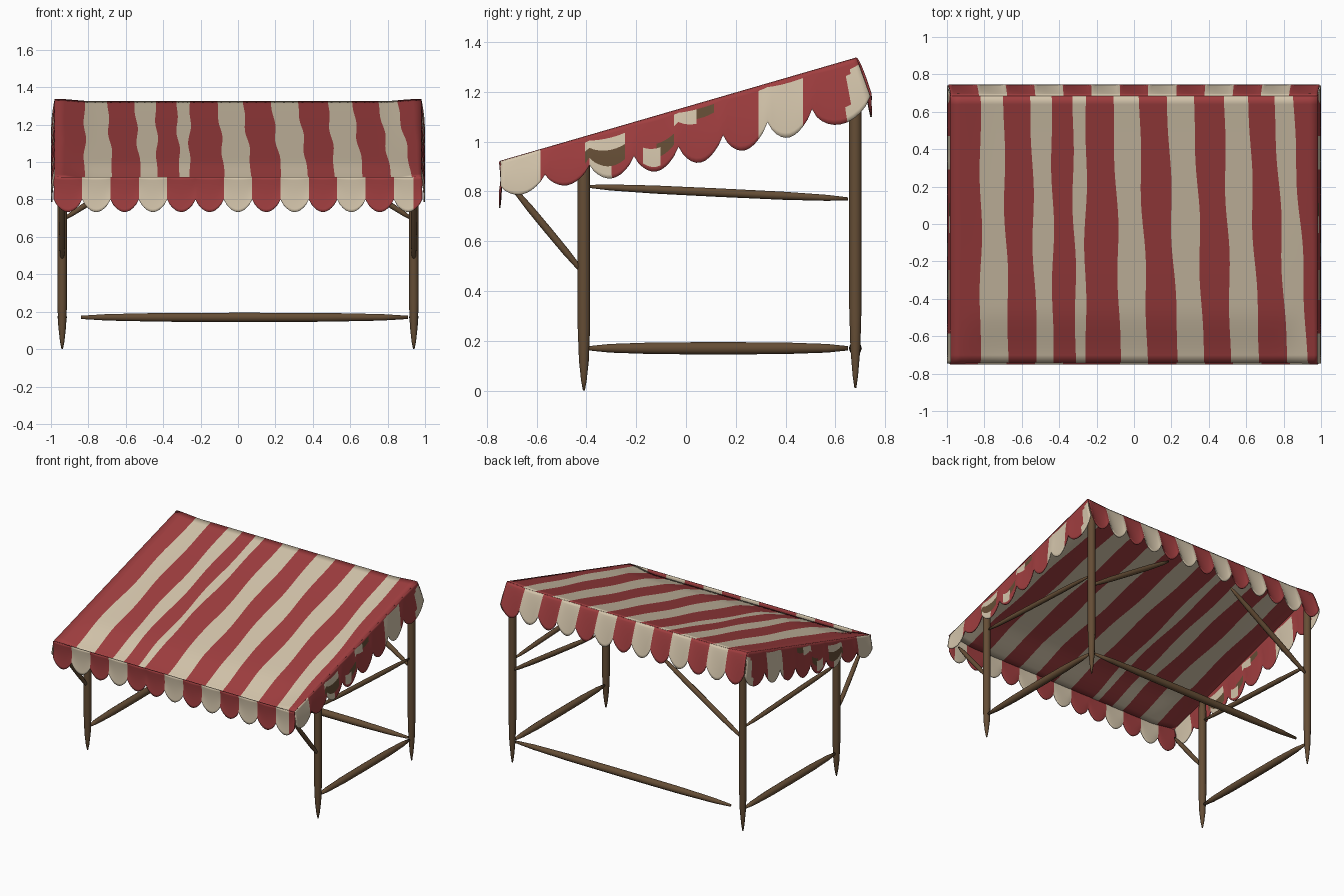
import bpy, bmesh, math
from mathutils import Vector

cube = bpy.data.objects.get("Cube")
if cube:
    bpy.data.objects.remove(cube, do_unlink=True)


def make_material(name, rgb):
    m = bpy.data.materials.new(name)
    m.use_nodes = True
    m.diffuse_color = (*rgb, 1)
    m.node_tree.nodes["Principled BSDF"].inputs["Base Color"].default_value = (*rgb, 1)
    m.node_tree.nodes["Principled BSDF"].inputs["Roughness"].default_value = 0.9
    return m


RED, CREAM, BROWN = 0, 1, 2
wood = make_material("brown wood", (0.13, 0.075, 0.036))
cloth = [make_material("red cloth", (0.35, 0.048, 0.05)),
         make_material("cream cloth", (0.66, 0.56, 0.41)), wood]


def finish(bm, name, mats):
    bmesh.ops.recalc_face_normals(bm, faces=bm.faces)
    mesh = bpy.data.meshes.new(name)
    bm.to_mesh(mesh)
    bm.free()
    for m in mats:
        mesh.materials.append(m)
    ob = bpy.data.objects.new(name, mesh)
    bpy.context.collection.objects.link(ob)
    for p in mesh.polygons:
        p.use_smooth = True
    return ob


def pole(name, a, b, radius, profile, sides=10):
    """Lathe a tapered pole from a to b; profile = (fraction, radius factor)."""
    a, b = Vector(a), Vector(b)
    turn = (b - a).to_track_quat('Z', 'Y')
    bm = bmesh.new()
    rings = []
    for t, f in profile:
        ring = []
        for k in range(sides):
            ang = math.tau * k / sides
            off = Vector((math.cos(ang), math.sin(ang), 0)) * radius * f
            ring.append(bm.verts.new(a.lerp(b, t) + turn @ off))
        rings.append(ring)
    for lo, hi in zip(rings, rings[1:]):
        for k in range(sides):
            n = (k + 1) % sides
            bm.faces.new((lo[k], lo[n], hi[n], hi[k]))
    bm.faces.new(rings[0])
    bm.faces.new(rings[-1])
    return finish(bm, name, [wood])


def sheet(name, nu, nv, point, colour):
    """Cloth grid: point(i, j) places vertices, colour(i, j, centre) paints faces."""
    bm = bmesh.new()
    grid = [[bm.verts.new(point(i, j)) for j in range(nv + 1)] for i in range(nu + 1)]
    for i in range(nu):
        for j in range(nv):
            f = bm.faces.new((grid[i][j], grid[i + 1][j], grid[i + 1][j + 1], grid[i][j + 1]))
            f.material_index = colour(i, j, f.calc_center_median())
    ob = finish(bm, name, cloth)
    mod = ob.modifiers.new("thickness", 'SOLIDIFY')
    mod.thickness = 0.006
    mod.offset = 0
    return ob


# Wooden frame
stake = [(0, 0.15), (0.04, 0.45), (0.12, 0.8), (0.25, 1), (0.9, 1), (1, 0.8)]
spindle = [(0, 0.35), (0.08, 0.7), (0.25, 0.95), (0.5, 1), (0.75, 0.95), (0.92, 0.7), (1, 0.35)]
FRONT, BACK, LEG_X = -0.41, 0.68, 0.94
for side, s in (("left", 1), ("right", -1)):
    x = s * LEG_X
    pole(side + "_front_leg", (x, FRONT, 0), (x, FRONT, 1.0), 0.026, stake)
    pole(side + "_back_leg", (x, BACK, 0.01), (x, BACK, 1.31), 0.026, stake)
    pole(side + "_lower_rail", (x, -0.39, 0.17), (x, 0.65, 0.17), 0.026, spindle)
    pole(side + "_upper_rail", (x, -0.39, 0.82), (x, 0.65, 0.77), 0.018, spindle)
    pole(side + "_front_brace", (x, FRONT, 0.47), (x, -0.70, 0.82), 0.016, spindle)
    pole(side + "_back_brace", (x, BACK, 0.69), (s * 0.27, BACK, 1.12), 0.019, spindle)
pole("back_lower_rail", (-0.84, BACK, 0.17), (0.91, BACK, 0.17), 0.026, spindle)

# Striped roof: stripe edges at the back and at the front
back_edges = [-0.98, -0.82, -0.70, -0.555, -0.44, -0.33, -0.257, -0.11, 0.025,
              0.175, 0.32, 0.48, 0.61, 0.75, 0.85, 0.98]
front_edges = [-0.98, -0.82, -0.67, -0.52, -0.43, -0.31, -0.26, -0.07, 0.075,
               0.235, 0.375, 0.52, 0.67, 0.82, 0.93, 0.98]
SUB, ROWS = 3, 32
Y0, Y1 = -0.745, 0.685


def roof_z(y):
    return 0.92 + (y - Y0) / (Y1 - Y0) * 0.415


def smooth(t):
    t = min(max(t, 0), 1)
    return t * t * (3 - 2 * t)


def edge_x(k, y, t):
    x = front_edges[k] + (back_edges[k] - front_edges[k]) * t
    inner = 0 < k < len(back_edges) - 1
    return x + (0.008 * math.sin(9 * y + 2 * k) * math.sin(math.pi * t) if inner else 0)


def roof_point(i, j):
    t = j / ROWS
    y = Y0 + (Y1 - Y0) * t
    k, r = divmod(i, SUB)
    x = edge_x(k, y, t)
    if r:
        x += (edge_x(k + 1, y, t) - x) * r / SUB
    inside = smooth((0.97 - abs(x)) / 0.2)
    sag = 0.028 * smooth((-0.45 - y) / 0.28) + 0.012 * smooth(t)
    return (x, y, roof_z(y) - sag * inside)


sheet("roof_cloth", SUB * (len(back_edges) - 1), ROWS, roof_point,
      lambda i, j, c: (i // SUB) % 2)

# Scalloped valances
STEP, DROPS = 10, 12


def scallop(i):
    """Relative hang of the hem, from the notch to the rounded tip."""
    return 0.64 + 0.36 * abs(math.sin(math.pi * i / STEP)) ** 0.75


FRONT_N, SIDE_N, BACK_N = 13, 8, 13


def front_point(i, j):
    u, v = i / (FRONT_N * STEP), j / DROPS
    return (-0.985 + 1.97 * u, Y0 - 0.003 + 0.006 * math.sin(math.pi * v),
            0.92 - 0.187 * scallop(i) * v)


def back_point(i, j):
    u, v = i / (BACK_N * STEP), j / DROPS
    x = -0.98 + 1.96 * u
    dip = 0.012 * smooth((0.97 - abs(x)) / 0.2)
    return (x * (1 + 0.012 * v), Y1 + 0.058 * v ** 0.8, 1.335 - dip - 0.225 * scallop(i) * v)


def side_point(s):
    def point(i, j):
        u, v = i / (SIDE_N * STEP), j / DROPS
        y = Y0 + (Y1 - Y0) * u
        hang = (0.155 + 0.085 * smooth(u * 1.6)) * scallop(i)
        flare = 0.055 * v * smooth((u - 0.88) / 0.12)
        return (s * (0.978 + 0.018 * math.sin(v * math.pi / 2)), y + flare, roof_z(y) - hang * v)
    return point


front_reds = {0, 2, 4, 5, 7, 9, 11}


def front_colour(i, j, c):
    if c.x > 0.94:
        return RED
    return RED if i // STEP in front_reds else CREAM


# Patches on the sides as (start y, end y, top, bottom, colour)
patches = [(-0.80, -0.59, 0, 1, CREAM), (-0.40, -0.24, 0.2, 0.42, CREAM),
           (-0.40, -0.25, 0.42, 0.78, BROWN), (-0.38, -0.29, 0.78, 1, CREAM),
           (-0.18, -0.11, 0.55, 0.9, CREAM), (-0.12, -0.04, 0.5, 0.75, BROWN),
           (-0.05, 0.04, 0.12, 0.36, CREAM), (0.04, 0.11, 0.05, 0.25, BROWN),
           (0.30, 0.475, 0.1, 1, CREAM), (0.65, 0.80, 0.15, 1, CREAM)]


def side_colour(i, j, c):
    v = (j + 0.5) / DROPS
    for a, b, top, low, col in patches:
        if a < c.y < b and top < v < low:
            return col
    return RED


sheet("front_valance", FRONT_N * STEP, DROPS, front_point, front_colour)
sheet("back_valance", BACK_N * STEP, DROPS, back_point, lambda i, j, c: (i // STEP) % 2)
for side, s in (("left", 1), ("right", -1)):
    sheet(side + "_valance", SIDE_N * STEP, DROPS, side_point(s), side_colour)
